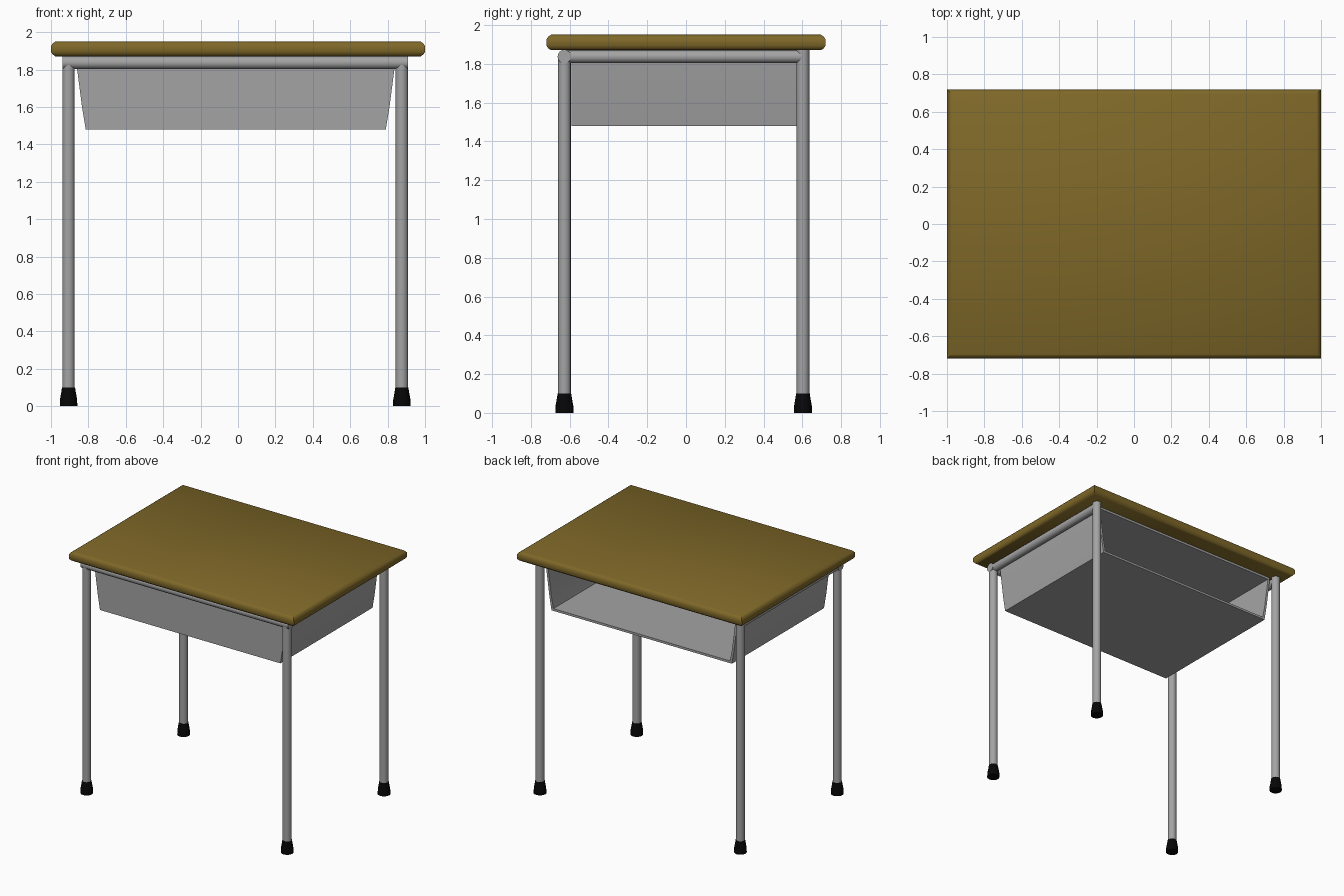
import bpy, bmesh, math
from mathutils import Vector

if "Cube" in bpy.data.objects:
    bpy.data.objects.remove(bpy.data.objects["Cube"])

CX, CY = -0.015, -0.012           # centre of the leg frame
LX, LY = 0.891, 0.615             # half spacing of the legs
R = 0.033                         # leg radius
RR = 0.035                        # rail radius
RAIL_Z = 1.837


def material(name, rgb):
    m = bpy.data.materials.new(name)
    m.diffuse_color = (*rgb, 1)
    m.use_nodes = True
    m.node_tree.nodes["Principled BSDF"].inputs["Base Color"].default_value = m.diffuse_color
    return m


wood = material("wood", (0.21, 0.137, 0.021))
rubber = material("rubber", (0.002, 0.002, 0.002))
steel = material("steel", (0.37, 0.37, 0.37))


def finish(name, bm, mat):
    bmesh.ops.recalc_face_normals(bm, faces=bm.faces)
    me = bpy.data.meshes.new(name)
    bm.to_mesh(me)
    bm.free()
    me.materials.append(mat)
    ob = bpy.data.objects.new(name, me)
    bpy.context.collection.objects.link(ob)
    bpy.ops.object.select_all(action='DESELECT')
    ob.select_set(True)
    bpy.context.view_layer.objects.active = ob
    bpy.ops.object.shade_smooth_by_angle(angle=math.radians(35))
    return ob


def lathe(name, start, axis, profile, mat=steel, sides=16):
    """Capped round solid; profile holds (distance along axis, radius)."""
    bm = bmesh.new()
    rot = Vector((0, 0, 1)).rotation_difference(Vector(axis))
    rings = []
    for d, r in profile:
        ring = []
        for i in range(sides):
            a = 2 * math.pi * i / sides
            p = rot @ Vector((r * math.cos(a), r * math.sin(a), d))
            ring.append(bm.verts.new(Vector(start) + p))
        rings.append(ring)
    for a, b in zip(rings, rings[1:]):
        for i in range(sides):
            j = (i + 1) % sides
            bm.faces.new((a[i], a[j], b[j], b[i]))
    bm.faces.new(rings[0])
    bm.faces.new(rings[-1])
    return finish(name, bm, mat)


# table top with rounded, mitred rim
bm = bmesh.new()
bmesh.ops.create_cube(bm, size=1)
bmesh.ops.scale(bm, vec=(2, 1.44, 0.08), verts=bm.verts)
bmesh.ops.translate(bm, vec=(0, 0, 1.91), verts=bm.verts)
rim = [e for e in bm.edges if abs(e.verts[0].co.z - e.verts[1].co.z) < 0.01]
bmesh.ops.bevel(bm, geom=rim, offset=0.024, segments=2, profile=0.35, affect='EDGES')
finish("table_top", bm, wood)

# legs with rubber feet
for sx, side in ((-1, "left"), (1, "right")):
    for sy, end in ((-1, "front"), (1, "back")):
        x, y = CX + sx * LX, CY + sy * LY
        top = RAIL_Z if sy < 0 else 1.872
        lathe(f"{end}_{side}_leg", (x, y, 0.08), (0, 0, 1), [(0, R), (top - 0.08, R)])
        lathe(f"{end}_{side}_foot", (x, y, 0), (0, 0, 1),
              [(0, 0.047), (0.035, 0.046), (0.08, 0.038), (0.1, 0.035)], rubber)
    # side rail
    lathe(f"{side}_rail", (CX + sx * LX, CY - LY, RAIL_Z), (0, 1, 0),
          [(0, R), (2 * LY, R)])

# front rail
lathe("front_rail", (CX - LX - R, CY - LY, RAIL_Z), (1, 0, 0),
      [(0, RR), (2 * (LX + R), RR)])

# storage tray: tapered sleeve, open at the back, closed at the front
half = [(0.802, 1.48), (0.822, 1.6), (0.848, 1.8), (0.855, 1.868)]
inner_half = [(0.785, 1.498), (0.804, 1.6), (0.83, 1.8), (0.836, 1.85)]
bm = bmesh.new()


def ring(pts, y):
    loop = pts + [(-x, z) for x, z in reversed(pts)]
    return [bm.verts.new((x - 0.012, y, z)) for x, z in loop]


rings = [ring(half, -0.59), ring(half, 0.58),
         ring(inner_half, 0.58), ring(inner_half, -0.57)]
for a, b in zip(rings, rings[1:]):
    for i in range(len(a)):
        j = (i + 1) % len(a)
        bm.faces.new((a[i], a[j], b[j], b[i]))
bm.faces.new(rings[0])
bm.faces.new(rings[-1])
finish("storage_tray", bm, steel)
